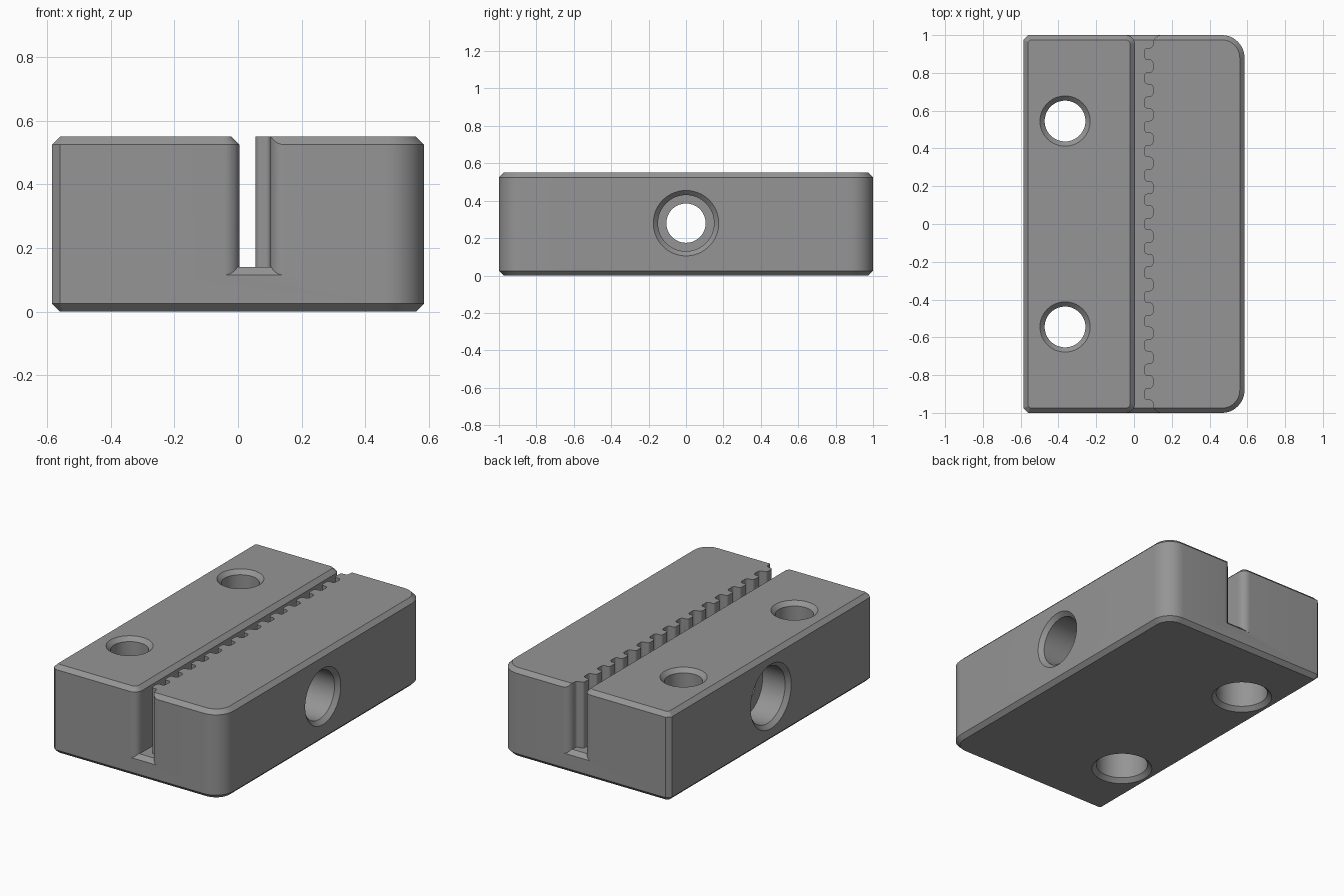
import bpy, bmesh, math
from mathutils import Vector

if "Cube" in bpy.data.objects:
    bpy.data.objects.remove(bpy.data.objects["Cube"])

HX, HY, H, C = 0.585, 1.0, 0.55, 0.025   # half width, half length, height, chamfer

grey = bpy.data.materials.new("mid grey")
grey.diffuse_color = (0.30, 0.30, 0.30, 1)
grey.use_nodes = True
grey.node_tree.nodes["Principled BSDF"].inputs["Base Color"].default_value = grey.diffuse_color


def arc(cx, cy, r, a0, a1, n=10):
    return [(cx + r * math.cos(math.radians(a0 + (a1 - a0) * i / n)),
             cy + r * math.sin(math.radians(a0 + (a1 - a0) * i / n))) for i in range(n + 1)]


def loft(name, rings):
    """Closed solid through rings that all have the same number of points."""
    bm = bmesh.new()
    vs = [[bm.verts.new(p) for p in ring] for ring in rings]
    n = len(vs[0])
    for a, b in zip(vs, vs[1:]):
        for i in range(n):
            j = (i + 1) % n
            bm.faces.new((a[i], a[j], b[j], b[i]))
    bm.faces.new(vs[0])
    bm.faces.new(vs[-1])
    bmesh.ops.recalc_face_normals(bm, faces=bm.faces)
    me = bpy.data.meshes.new(name)
    bm.to_mesh(me)
    bm.free()
    ob = bpy.data.objects.new(name, me)
    bpy.context.collection.objects.link(ob)
    return ob


def bore(name, origin, axis, profile, n=64):
    """Stepped round hole: profile holds (distance along axis, radius)."""
    axis = Vector(axis)
    u = axis.orthogonal().normalized()
    w = axis.cross(u)
    angles = [2 * math.pi * i / n for i in range(n)]
    return loft(name, [[Vector(origin) + axis * t + (u * math.cos(a) + w * math.sin(a)) * r
                        for a in angles] for t, r in profile])


def at(points, z):
    return [(x, y, z) for x, y in points]


# body outline: clipped corners on the left, rounded corners on the right
def outline(inset):
    k = inset * math.tan(math.radians(22.5))
    x, y, r = HX - inset, HY - inset, 0.12
    half = [(-x, HY - C - k), (-HX + C + k, y)] + arc(HX - r, HY - r, r - inset, 90, 0, 12)
    return half + [(px, -py) for px, py in reversed(half)]


body = loft("clamp_block", [at(outline(C), 0), at(outline(0), C),
                            at(outline(0), H - C), at(outline(C), H)])


# left wall of the slot, rounded at both ends
def left_wall(r):
    top = arc(-0.045, 0.95, r, 0, 90) + [(-0.045, 1.1)]
    return [(x, -y) for x, y in reversed(top)] + top


# right wall of the slot: belt teeth between flared ends
TIP, ROOT, PITCH, HALF, R = 0.055, 0.10, 0.1286, 0.032, 0.017


def right_wall():
    pts = [(0.145, 1.1)] + arc(0.145, 0.955, 0.045, 90, 180)
    for k in range(7, -8, -1):
        y = k * PITCH
        upper = arc(ROOT - R, y + HALF + R, R, 0, -90, 5) + arc(TIP + R, y + HALF - R, R, 90, 180, 5)
        pts += upper + [(x, 2 * y - py) for x, py in reversed(upper)]
    return pts + [(x, -y) for x, y in reversed(arc(0.145, 0.955, 0.045, 90, 180))] + [(0.145, -1.1)]


plan = left_wall(0.05) + right_wall()
slot = loft("slot_cutter", [at(plan, 0.14), at(plan, 0.7)])

# slope the slot floor down at both ends
bm = bmesh.new()
bm.from_mesh(slot.data)
for s in (-1, 1):
    bmesh.ops.bisect_plane(bm, geom=bm.verts[:] + bm.edges[:] + bm.faces[:],
                           plane_co=(0, s * (HY - C), 0), plane_no=(0, 1, 0))
for v in bm.verts:
    if v.co.z < 0.2:
        v.co.z = 0.14 - max(0, abs(v.co.y) - (HY - C))
bm.to_mesh(slot.data)
bm.free()

# chamfer along the top of the left slot wall
closing = [(0.03, 1.1), (0.03, -1.1)]
edge = loft("slot_edge_cutter", [at(left_wall(0.055) + closing, H - C - 0.005),
                                 at(left_wall(0.015) + closing, H + 0.01)])

cutters = [slot, edge]

# cross hole: insert pocket on the right, screw head pocket on the left
cutters.append(bore("cross_hole_cutter", (-HX, 0, 0.28), (1, 0, 0), [
    (-0.01, 0.21), (C, 0.175), (0.18, 0.175), (0.18, 0.105),
    (0.87, 0.105), (0.87, 0.15), (2 * HX - C, 0.15), (2 * HX + 0.01, 0.185)]))

# upright holes: insert pocket below, narrow hole above
for y in (-0.545, 0.545):
    cutters.append(bore("upright_hole_cutter", (-0.365, y, 0), (0, 0, 1), [
        (-0.01, 0.185), (C, 0.15), (0.30, 0.15), (0.30, 0.108),
        (H - C, 0.108), (H + 0.01, 0.143)]))

for c in cutters:
    c.hide_render = True
    m = body.modifiers.new(c.name, 'BOOLEAN')
    m.operation, m.solver, m.object = 'DIFFERENCE', 'EXACT', c

# bake the cuts and drop the cutters
bpy.context.view_layer.update()
deps = bpy.context.evaluated_depsgraph_get()
cut = bpy.data.meshes.new_from_object(body.evaluated_get(deps))
body.modifiers.clear()
body.data = cut
for c in cutters:
    bpy.data.objects.remove(c)
cut.materials.clear()
cut.materials.append(grey)

bpy.ops.object.select_all(action='DESELECT')
body.select_set(True)
bpy.context.view_layer.objects.active = body
bpy.ops.object.shade_smooth_by_angle(angle=math.radians(30))
